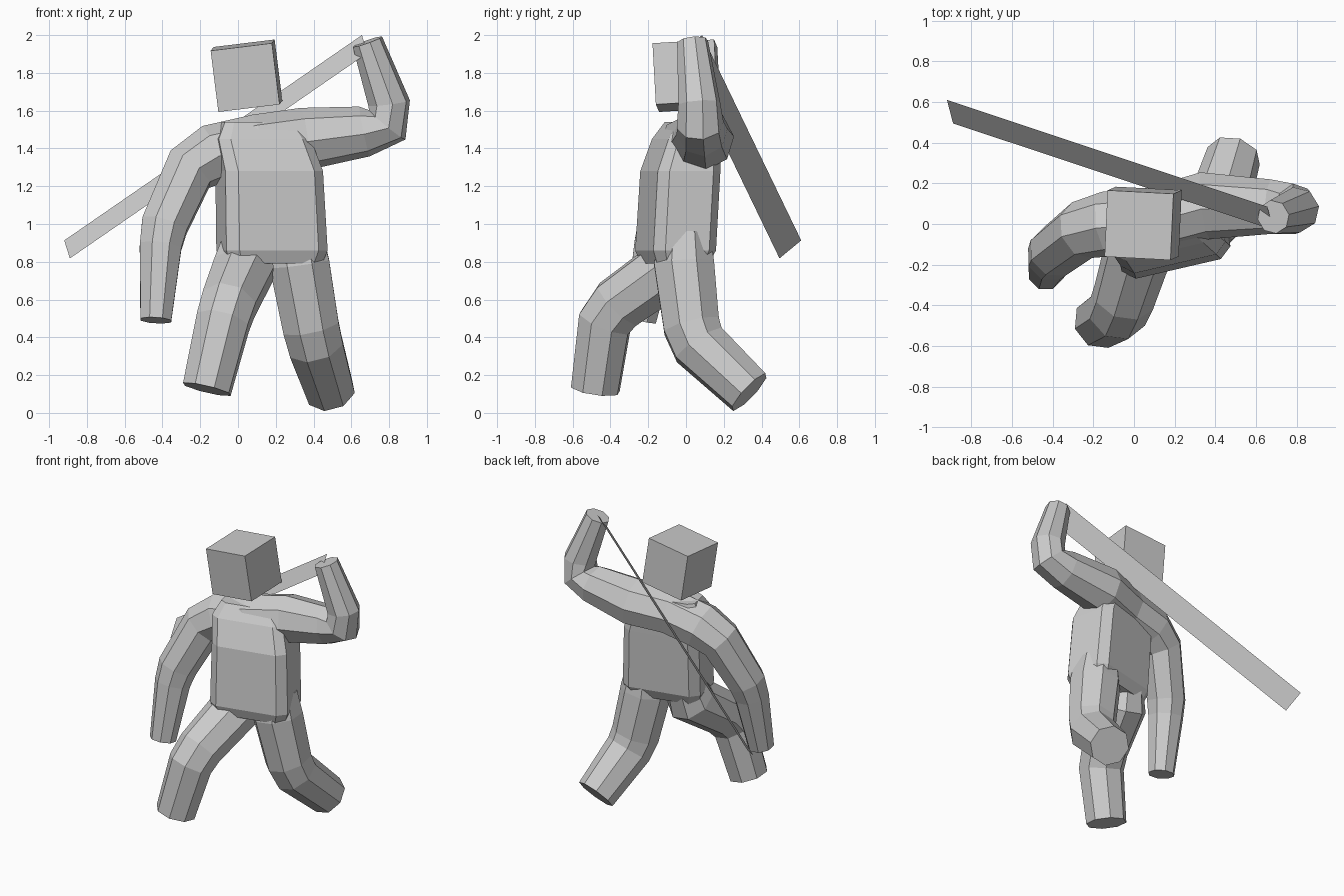
import bpy, bmesh, math
from mathutils import Vector, Matrix

if "Cube" in bpy.data.objects:
    bpy.data.objects.remove(bpy.data.objects["Cube"])


def finish(name, bm):
    bmesh.ops.recalc_face_normals(bm, faces=bm.faces)
    me = bpy.data.meshes.new(name)
    bm.to_mesh(me)
    bm.free()
    ob = bpy.data.objects.new(name, me)
    bpy.context.collection.objects.link(ob)
    return ob


def loft(name, rings):
    """Skin a list of equal-sized point rings and cap both ends."""
    bm = bmesh.new()
    rows = [[bm.verts.new(p) for p in ring] for ring in rings]
    n = len(rows[0])
    for a, b in zip(rows, rows[1:]):
        for i in range(n):
            j = (i + 1) % n
            bm.faces.new((a[i], a[j], b[j], b[i]))
    bm.faces.new(rows[0])
    bm.faces.new(rows[-1])
    return finish(name, bm)


def limb(name, path, ref):
    """Eight-sided tube through (x, y, z, radius) points."""
    pts = [Vector(p[:3]) for p in path]
    rings = []
    for i, p in enumerate(path):
        t = Vector()
        if i > 0:
            t += (pts[i] - pts[i - 1]).normalized()
        if i < len(pts) - 1:
            t += (pts[i + 1] - pts[i]).normalized()
        t.normalize()
        ref = (ref - t * ref.dot(t)).normalized()   # carried along, so no twist
        side = t.cross(ref)
        r = p[3] * 1.04
        rings.append([pts[i] + r * (math.cos(a) * ref + math.sin(a) * side)
                      for a in (math.pi * (k + .5) / 4 for k in range(8))])
    return loft(name, rings)


# Torso: chamfered box sections, turned a little about z
turn = Matrix.Rotation(math.radians(13), 3, 'Z')
corner = [(1, -.7), (1, .7), (.78, 1), (-.78, 1), (-1, .7), (-1, -.7), (-.78, -1), (.78, -1)]
sections = [(.18, -.06, .79, .25, .14), (.18, -.055, .86, .275, .17),
            (.165, -.03, 1.28, .265, .17), (.12, 0, 1.45, .25, .14),
            (.11, .02, 1.54, .2, .1)]
body = loft("body", [[Vector((cx, cy, z)) + turn @ Vector((u * rx, v * ry, 0))
                      for u, v in corner] for cx, cy, z, rx, ry in sections])

# Both arms as one tube running through the shoulders
arms = limb("arms", [
    (-.435, -.24, .49, .085), (-.41, -.165, .88, .115), (-.39, -.135, .99, .127),
    (-.255, -.03, 1.29, .14), (-.13, 0, 1.37, .155), (.10, .02, 1.42, .155),
    (.35, .09, 1.45, .16), (.67, .085, 1.49, .13), (.79, .075, 1.525, .12),
    (.80, .07, 1.64, .108), (.685, .035, 1.965, .08)], Vector((0, 1, 0)))

# Legs: one stepping forward, one trailing
front_leg = limb("front_leg", [
    (.05, -.05, .92, .13), (.03, -.10, .76, .165), (-.05, -.36, .575, .15),
    (-.08, -.43, .48, .145), (-.165, -.48, .125, .13)], Vector((1, 0, 0)))
rear_leg = limb("rear_leg", [
    (.31, -.01, .95, .14), (.325, -.01, .79, .165), (.385, .03, .46, .155),
    (.41, .07, .36, .15), (.49, .335, .11, .13)], Vector((1, 0, 0)))

# Weld the parts into one body
for part in (arms, front_leg, rear_leg):
    mod = body.modifiers.new("union", 'BOOLEAN')
    mod.operation, mod.solver, mod.object = 'UNION', 'EXACT', part
    mod.use_self = True
    bpy.context.view_layer.objects.active = body
    bpy.ops.object.modifier_apply(modifier=mod.name)
    bpy.data.objects.remove(part)

# Head: tilted cube floating above the shoulders
bm = bmesh.new()
bmesh.ops.create_cube(bm, size=.327)
head = finish("head", bm)
head.rotation_euler = (math.radians(3.5), math.radians(-7), math.radians(-3))
head.location = (.045, .003, 1.785)

# Blade: a flat strip slung from the raised hand behind the back
tip, hand, width = Vector((-.92, .61, .913)), Vector((.656, .085, 2)), Vector((.03, -.115, -.095))
bm = bmesh.new()
bm.faces.new([bm.verts.new(p) for p in (hand, tip, tip + width, hand + width)])
finish("blade", bm)
